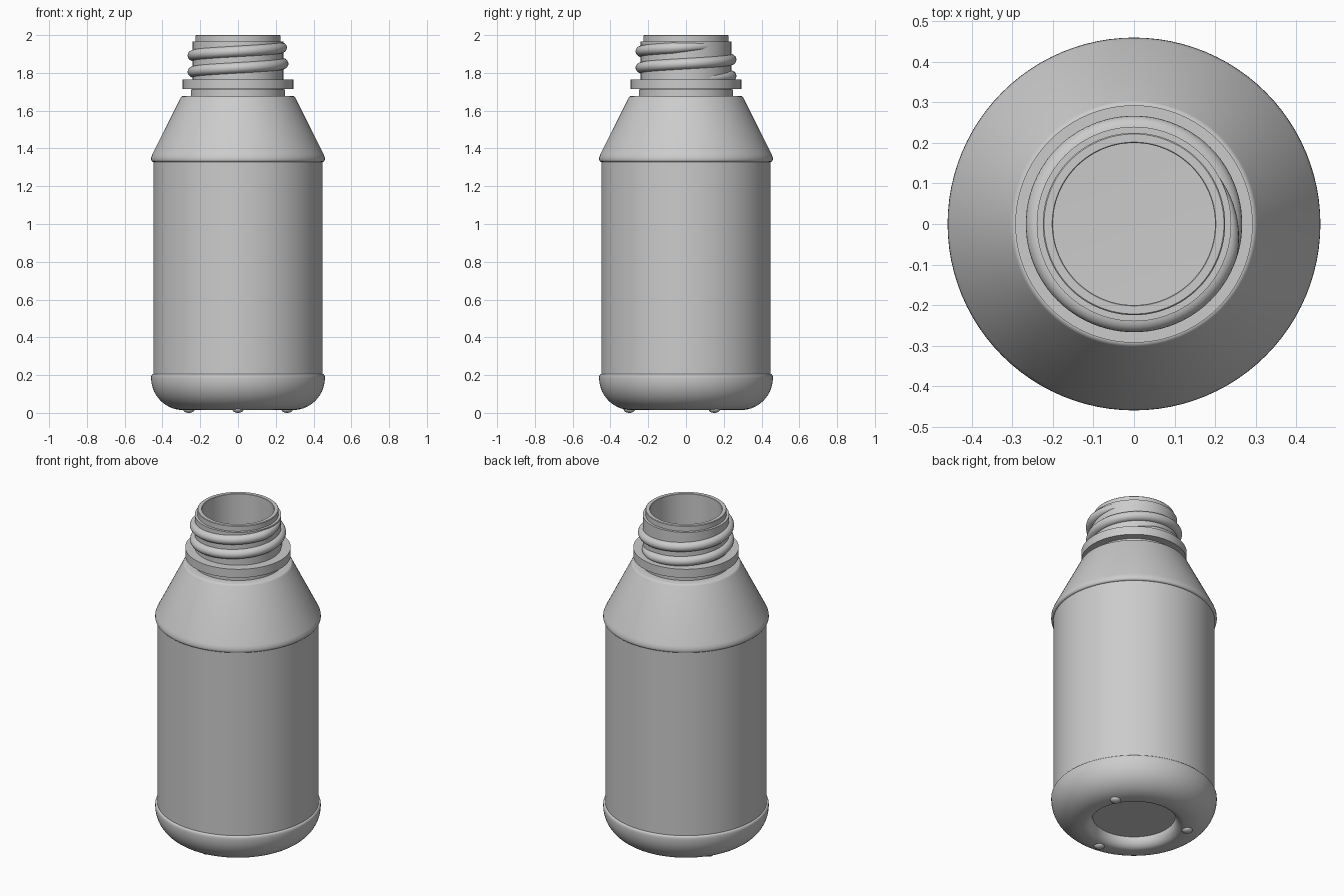
import bpy, bmesh, math
from mathutils import Matrix, Vector

cube = bpy.data.objects.get("Cube")
if cube:
    bpy.data.objects.remove(cube, do_unlink=True)

grey = bpy.data.materials.new("light grey plastic")
grey.use_nodes = True
GREY = (0.6, 0.6, 0.6, 1.0)
grey.diffuse_color = GREY
grey.node_tree.nodes["Principled BSDF"].inputs["Base Color"].default_value = GREY


def finish(bm, name):
    """Turn a bmesh into a smooth shaded object with sharp edges kept."""
    bmesh.ops.recalc_face_normals(bm, faces=bm.faces[:])
    mesh = bpy.data.meshes.new(name)
    bm.to_mesh(mesh)
    bm.free()
    mesh.materials.append(grey)
    obj = bpy.data.objects.new(name, mesh)
    bpy.context.collection.objects.link(obj)
    bpy.ops.object.select_all(action='DESELECT')
    obj.select_set(True)
    bpy.context.view_layer.objects.active = obj
    bpy.ops.object.shade_smooth_by_angle(angle=math.radians(32))
    return obj


def arc(cr, cz, rr, rz, start, end, n):
    """Points of an elliptical arc in the (radius, height) plane."""
    pts = []
    for i in range(n + 1):
        a = math.radians(start + (end - start) * i / n)
        pts.append((cr + rr * math.cos(a), cz + rz * math.sin(a)))
    return pts


def lathe(profile, name, steps=96):
    bm = bmesh.new()
    verts = [bm.verts.new((r, 0, z)) for r, z in profile]
    edges = [bm.edges.new(pair) for pair in zip(verts, verts[1:])]
    bmesh.ops.spin(bm, geom=verts + edges, cent=(0, 0, 0), axis=(0, 0, 1),
                   angle=math.tau, steps=steps)
    bmesh.ops.remove_doubles(bm, verts=bm.verts[:], dist=0.0002)
    return finish(bm, name)


# Bottle shell: recessed base, rounded heel, body, shoulder, neck, then inside
profile = [(0, 0.075), (0.23, 0.075)]
profile += arc(0.28, 0.07, 0.05, 0.055, 180, 270, 8)       # recess lip
profile += arc(0.29, 0.185, 0.17, 0.17, -90, 0, 14)        # heel
profile += arc(0.45, 0.19, 0.01, 0.016, 20, 90, 4)         # lower label ledge
profile += [(0.448, 0.206), (0.448, 1.328)]                # label panel
profile += arc(0.448, 1.342, 0.012, 0.014, -90, 0, 4)      # upper label ledge
profile += [(0.459, 1.355), (0.453, 1.37), (0.304, 1.668)]  # shoulder cone
profile += [(0.300, 1.674), (0.294, 1.677), (0.25, 1.677)]
profile += [(0.25, 1.712), (0.24, 1.712), (0.24, 1.967), (0.225, 1.967),
            (0.225, 1.997), (0.222, 2.0), (0.202, 2.0), (0.2, 1.998)]
profile += [(0.2, 1.68), (0.27, 1.65), (0.425, 1.34), (0.425, 0.2)]
profile += arc(0.29, 0.2, 0.135, 0.1, 0, -90, 8)
profile += [(0, 0.1)]
lathe(profile, "bottle_shell")

# Collar ring below the thread
lathe([(0.235, 1.714), (0.293, 1.714), (0.293, 1.766), (0.235, 1.766),
       (0.235, 1.714)], "neck_collar")

# Screw thread: rounded section swept down two turns, fading out at the ends
TURNS, PITCH, STEPS = 2, 0.087, 192
bm = bmesh.new()
rows = []
for i in range(STEPS + 1):
    t = i / STEPS
    angle = math.radians(30) - math.tau * TURNS * t
    z = 1.943 - PITCH * TURNS * t
    fade = min(1, 0.1 + min(i, STEPS - i) / 14)
    row = []
    for r, h in arc(0.236, 0, 0.031 * fade, 0.029 * (0.4 + 0.6 * fade), -90, 90, 10):
        row.append(bm.verts.new((r * math.cos(angle), r * math.sin(angle), z + h)))
    rows.append(row)
for a, b in zip(rows, rows[1:]):
    for k in range(len(a) - 1):
        bm.faces.new((a[k], a[k + 1], b[k + 1], b[k]))
    bm.faces.new((a[-1], a[0], b[0], b[-1]))
bm.faces.new(rows[0])
bm.faces.new(rows[-1])
finish(bm, "screw_thread")

# Three small feet under the base
for n, deg in enumerate((30, 150, 270)):
    a = math.radians(deg)
    place = Matrix.Translation(Vector((0.3 * math.cos(a), 0.3 * math.sin(a), 0.018)))
    bm = bmesh.new()
    bmesh.ops.create_uvsphere(bm, u_segments=20, v_segments=12, radius=1,
                              matrix=place @ Matrix.Diagonal((0.03, 0.03, 0.018, 1)))
    finish(bm, f"foot_{n + 1}")
